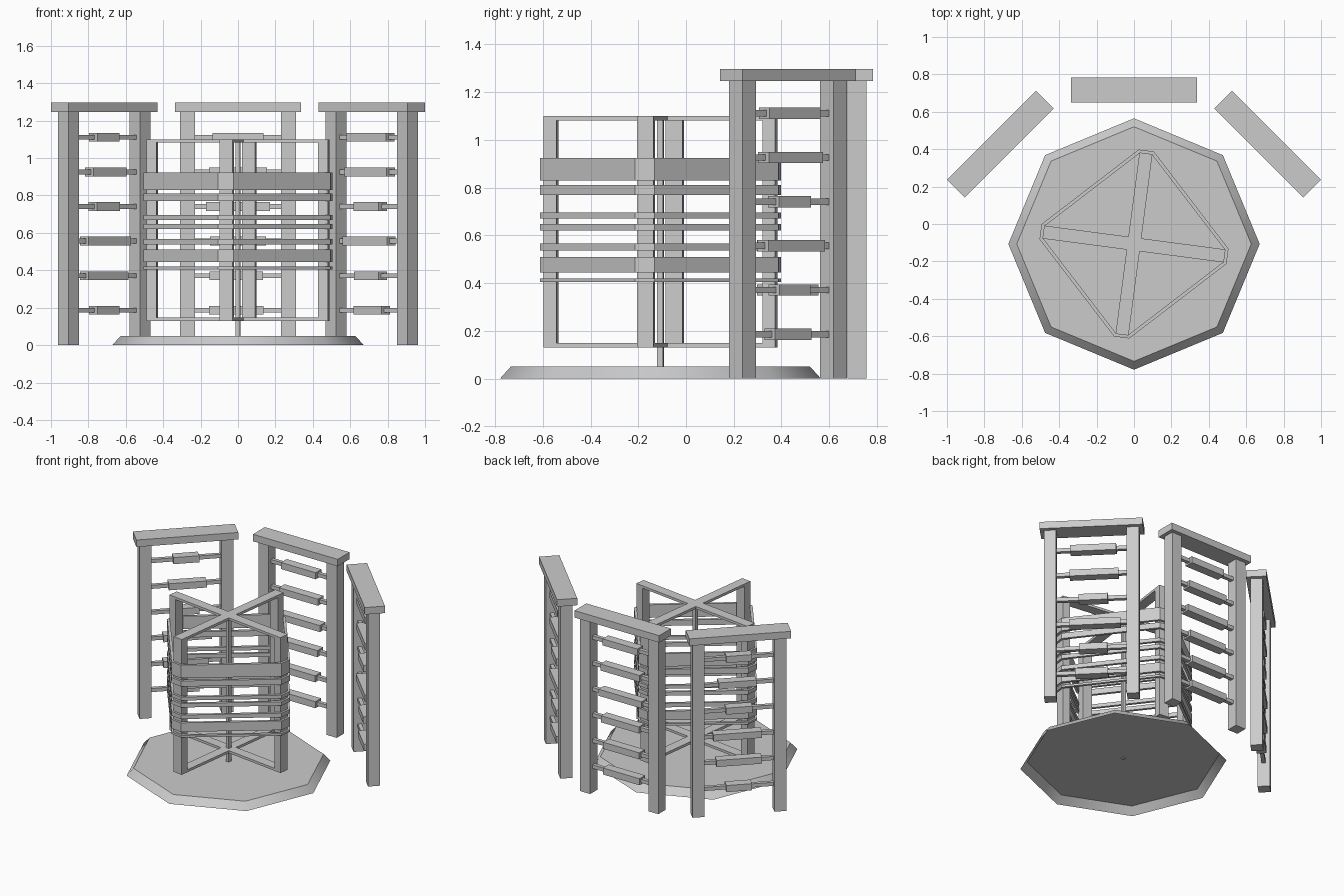
import bpy, bmesh
from math import cos, sin, pi, radians
from mathutils import Matrix, Vector

if "Cube" in bpy.data.objects:
    bpy.data.objects.remove(bpy.data.objects["Cube"])

CY = -0.107                      # reel and base centre in y
REEL = Matrix.Translation((0, CY, 0)) @ Matrix.Rotation(radians(-7.5), 4, 'Z')


def finish(name, bm):
    me = bpy.data.meshes.new(name)
    bm.to_mesh(me)
    bm.free()
    ob = bpy.data.objects.new(name, me)
    bpy.context.collection.objects.link(ob)
    return ob


def box(name, centre, size, frame=Matrix()):
    bm = bmesh.new()
    m = frame @ Matrix.Translation(centre) @ Matrix.Diagonal((*size, 1))
    bmesh.ops.create_cube(bm, size=1, matrix=m)
    return finish(name, bm)


def band(name, z0, z1):
    # Closed strip stretched around the four reel posts
    def loop(r, hw, z):
        pts = []
        for k in range(4):
            turn = Matrix.Rotation(k * pi / 2, 4, 'Z')
            pts += [REEL @ turn @ Vector((r, s * hw, z)) for s in (-1, 1)]
        return pts
    bm = bmesh.new()
    rings = [[bm.verts.new(p) for p in loop(*a)] for a in
             ((0.504, 0.041, z0), (0.504, 0.041, z1), (0.486, 0.033, z1), (0.486, 0.033, z0))]
    for a in range(4):
        p, q = rings[a], rings[(a + 1) % 4]
        for i in range(8):
            j = (i + 1) % 8
            bm.faces.new((p[i], p[j], q[j], q[i]))
    bmesh.ops.recalc_face_normals(bm, faces=bm.faces)
    return finish(name, bm)


# Octagonal base: top plate and smooth sloped rim, open underneath
bm = bmesh.new()
lo, hi = [[bm.verts.new((r * cos(k * pi / 4), CY + r * sin(k * pi / 4), z))
           for k in range(8)] for r, z in ((0.672, 0), (0.627, 0.05))]
bm.faces.new(hi)
for k in range(8):
    j = (k + 1) % 8
    bm.faces.new((lo[k], lo[j], hi[j], hi[k])).smooth = True
for v in hi:
    for e in v.link_edges:
        if e.other_vert(v) in hi:
            e.smooth = False
finish("base", bm)

# Reel: axle, cross arms, uprights
box("reel_axle", (0, 0, 0.57), (0.025, 0.025, 1.05), REEL)
for label, z in (("lower", 0.139), ("upper", 1.091)):
    box(label + "_arm_a", (0, 0, z), (0.978, 0.07, 0.018), REEL)
    box(label + "_arm_b", (0, 0, z), (0.07, 0.978, 0.018), REEL)
for k in range(4):
    box("reel_upright", (0.462, 0, 0.615), (0.054, 0.07, 0.934),
        REEL @ Matrix.Rotation(k * pi / 2, 4, 'Z'))

# Wound bands
for z0, z1 in ((0.83, 0.923), (0.77, 0.81), (0.67, 0.695), (0.62, 0.648),
               (0.537, 0.566), (0.445, 0.51), (0.405, 0.42)):
    band("wound_band", z0, z1)

# Three racks: name, position, turn, spool (length, offset) from top row down
RACKS = (
    ("left", (-0.715, 0.427), 45,
     ((0.17, 0), (0.25, 0.01), (0.175, 0), (0.32, 0.01), (0.30, 0), (0.17, 0))),
    ("back", (0, 0.716), 0,
     ((0.275, 0), (0.31, 0), (0.34, 0), (0.3, 0), (0.285, -0.01), (0.29, -0.01))),
    ("right", (0.715, 0.427), -45,
     ((0.30, -0.01), (0.32, -0.015), (0.19, -0.01), (0.335, -0.02), (0.185, -0.01), (0.215, 0))),
)
for side, (x, y), ang, spools in RACKS:
    F = Matrix.Translation((x, y, 0)) @ Matrix.Rotation(radians(ang), 4, 'Z')
    box(side + "_rack_beam", (0, 0, 1.272), (0.672, 0.134, 0.05), F)
    for s in (-1, 1):
        box(side + "_rack_post", (s * 0.27, 0, 0.625), (0.08, 0.08, 1.25), F)
    for i, (length, off) in enumerate(spools):
        z = 1.111 - i * 0.185
        box(side + "_rack_rod", (0, 0, z), (0.47, 0.026, 0.026), F)
        box(side + "_rack_spool", (off, 0, z), (length, 0.064, 0.047), F)
